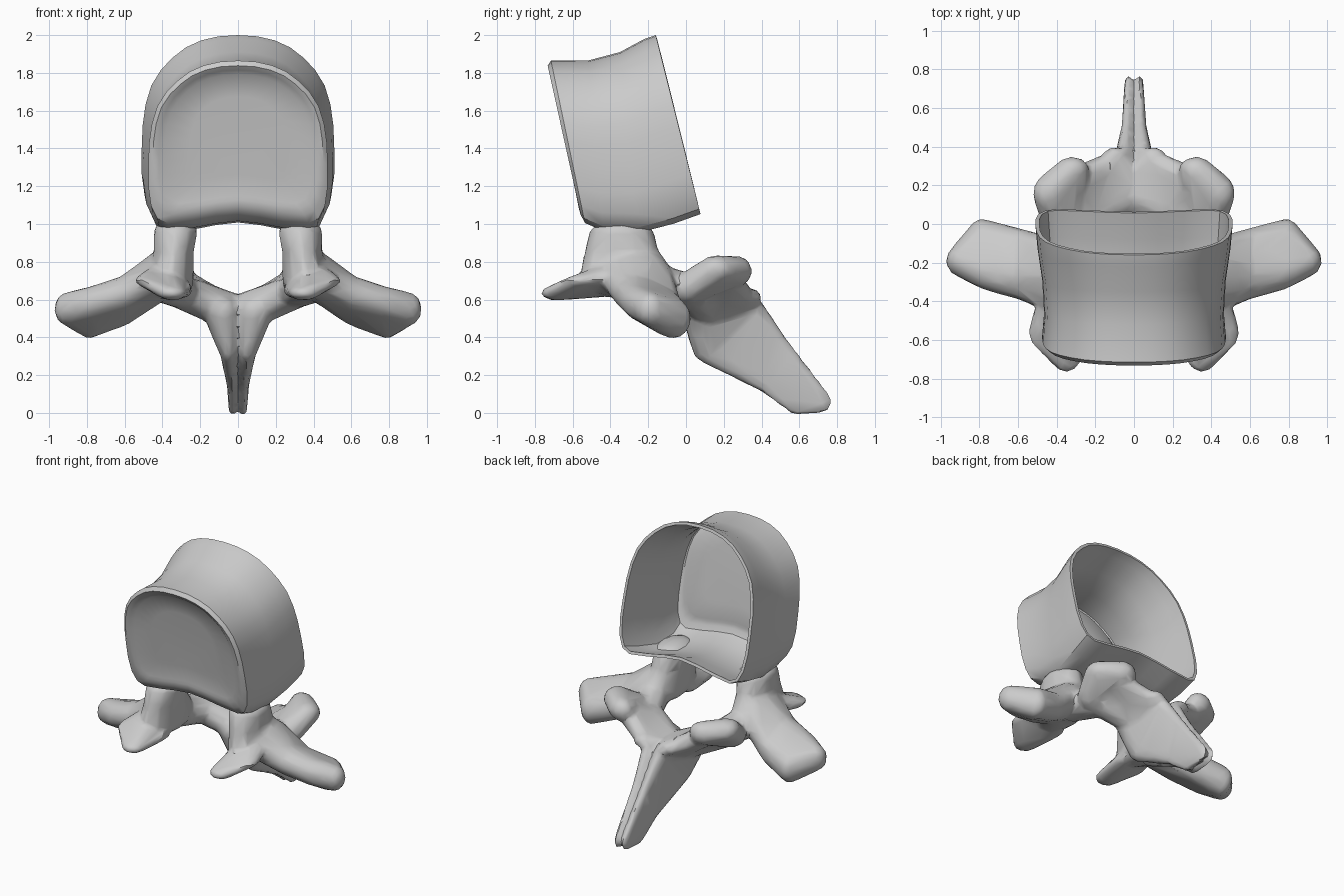
import bpy, bmesh, math

if "Cube" in bpy.data.objects:
    bpy.data.objects.remove(bpy.data.objects["Cube"])

bone = bpy.data.materials.new("bone grey")
bone.diffuse_color = (0.6, 0.6, 0.6, 1)
bone.use_nodes = True
bone.node_tree.nodes["Principled BSDF"].inputs["Base Color"].default_value = bone.diffuse_color


def make_object(name, bm):
    bmesh.ops.recalc_face_normals(bm, faces=bm.faces)
    me = bpy.data.meshes.new(name)
    bm.to_mesh(me)
    bm.free()
    me.materials.append(bone)
    ob = bpy.data.objects.new(name, me)
    bpy.context.collection.objects.link(ob)
    return ob


def finish(ob, angle):
    # bake the modifiers, then shade
    bpy.ops.object.select_all(action='DESELECT')
    ob.select_set(True)
    bpy.context.view_layer.objects.active = ob
    bpy.ops.object.convert(target='MESH')
    bpy.ops.object.shade_smooth_by_angle(angle=math.radians(angle))


# Vertebral body: hollow cup, closed in front, open at the back
half = [(0, 1), (.2, .993), (.38, .97), (.54, .93), (.68, .87), (.8, .8), (.9, .71),
        (.96, .6), (.99, .48), (1, .34), (1, .2), (.97, .08), (.9, .0), (.78, -.03),
        (.5, -.01), (.25, .015)]
outline = half + [(0, .03)] + [(-x, v) for x, v in reversed(half[1:])]
# y and z of the top, y and z of the bottom, half width, scale in plane
rings = [(-.69, 1.85, -.555, 1.07, .46, .55),
         (-.695, 1.85, -.56, 1.07, .46, .85),
         (-.72, 1.85, -.565, 1.07, .46, .91),
         (-.735, 1.85, -.56, 1.06, .465, .97),
         (-.715, 1.865, -.54, 1.03, .475, 1),
         (-.52, 1.865, -.44, .99, .465, 1),
         (-.35, 1.91, -.26, .98, .475, 1),
         (-.22, 1.98, -.07, 1.03, .50, 1),
         (-.16, 2.0, .07, 1.08, .51, 1)]
bm = bmesh.new()
loops = []
for yt, zt, yb, zb, w, s in rings:
    loop = []
    for x, v in outline:
        v = .5 + (v - .5) * s
        loop.append(bm.verts.new((x * w * s, yb + (yt - yb) * v, zb + (zt - zb) * v)))
    loops.append(loop)
n = len(outline)
for a, b in zip(loops, loops[1:]):
    for i in range(n):
        j = (i + 1) % n
        bm.faces.new((a[i], a[j], b[j], b[i]))
bm.faces.new(loops[0])
body = make_object("vertebral_body", bm)
# normals must point outwards so the wall thickens inwards
side = max(body.data.polygons, key=lambda p: p.center.x)
if side.normal.x < 0:
    body.data.flip_normals()
wall = body.modifiers.new("wall", 'SOLIDIFY')
wall.thickness = .02
wall.offset = -1
finish(body, 40)

# Neural arch: hulls around rounded blobs, mirrored and fused
ball = bmesh.new()
bmesh.ops.create_icosphere(ball, subdivisions=2, radius=1)
unit = [v.co.copy() for v in ball.verts]
ball.free()
bm = bmesh.new()


def hull(*blobs):
    for sx in (1, -1):
        verts = [bm.verts.new((sx * (c[0] + u.x * r[0]), c[1] + u.y * r[1], c[2] + u.z * r[2]))
                 for c, r in blobs for u in unit]
        bmesh.ops.convex_hull(bm, input=verts)
        junk = [v for v in verts if v.is_valid and not v.link_faces]
        bmesh.ops.delete(bm, geom=junk, context='VERTS')


def chain(*blobs):
    for a, b in zip(blobs, blobs[1:]):
        hull(a, b)


# pedicles
chain(((.33, -.34, .96), (.12, .17, .06)),
      ((.34, -.34, .85), (.11, .2, .08)),
      ((.36, -.3, .7), (.13, .27, .1)))
# superior facets
hull(((.40, -.4, .73), (.1, .1, .06)),
     ((.5, -.56, .7), (.045, .08, .03)),
     ((.29, -.46, .65), (.05, .08, .04)),
     ((.35, -.69, .635), (.08, .08, .04)))
# transverse processes
t2 = [((.6, -.27, .63), (.06, .12, .1)), ((.6, -.11, .56), (.06, .09, .1))]
t3 = [((.78, -.24, .58), (.07, .1, .09)), ((.79, -.07, .5), (.07, .1, .11))]
hull(((.41, -.27, .73), (.1, .2, .13)), *t2)
hull(*t2, *t3)
hull(*t3, ((.905, -.19, .55), (.07, .08, .09)))
# laminae
chain(((.37, -.15, .68), (.11, .13, .11)),
      ((.3, .03, .64), (.11, .11, .09)),
      ((0, .16, .52), (.06, .12, .11)))
hull(((.25, .1, .64), (.09, .1, .08)), ((.1, .34, .61), (.07, .06, .05)),
     ((0, .2, .54), (.06, .1, .08)))
# inferior facets with the web that joins them to the laminae
hull(((.37, .02, .66), (.11, .09, .09)),
     ((.44, .16, .76), (.085, .1, .075)),
     ((.32, .28, .75), (.09, .07, .08)))
hull(((.3, .2, .7), (.08, .1, .07)), ((.22, .05, .63), (.08, .08, .07)),
     ((.1, .32, .6), (.06, .06, .05)), ((.1, .18, .54), (.06, .08, .06)))
# spinous process, a twin plate with a groove along the middle
root = [((.05, .12, .34), (.05, .09, .08)), ((.05, .34, .55), (.05, .07, .08))]
mid = [((.03, .42, .15), (.03, .05, .04)), ((.035, .5, .36), (.03, .04, .06))]
hull(((.09, .07, .54), (.1, .1, .09)), *root)
hull(*root, *mid)
hull(*mid, ((.028, .59, .025), (.022, .05, .04)), ((.028, .725, .06), (.022, .045, .06)))

arch = make_object("neural_arch", bm)
fuse = arch.modifiers.new("fuse", 'REMESH')
fuse.mode = 'VOXEL'
fuse.voxel_size = .015
soft = arch.modifiers.new("soften", 'SMOOTH')
soft.factor = .5
soft.iterations = 5
facets = arch.modifiers.new("facets", 'DECIMATE')
facets.ratio = .07
finish(arch, 40)
